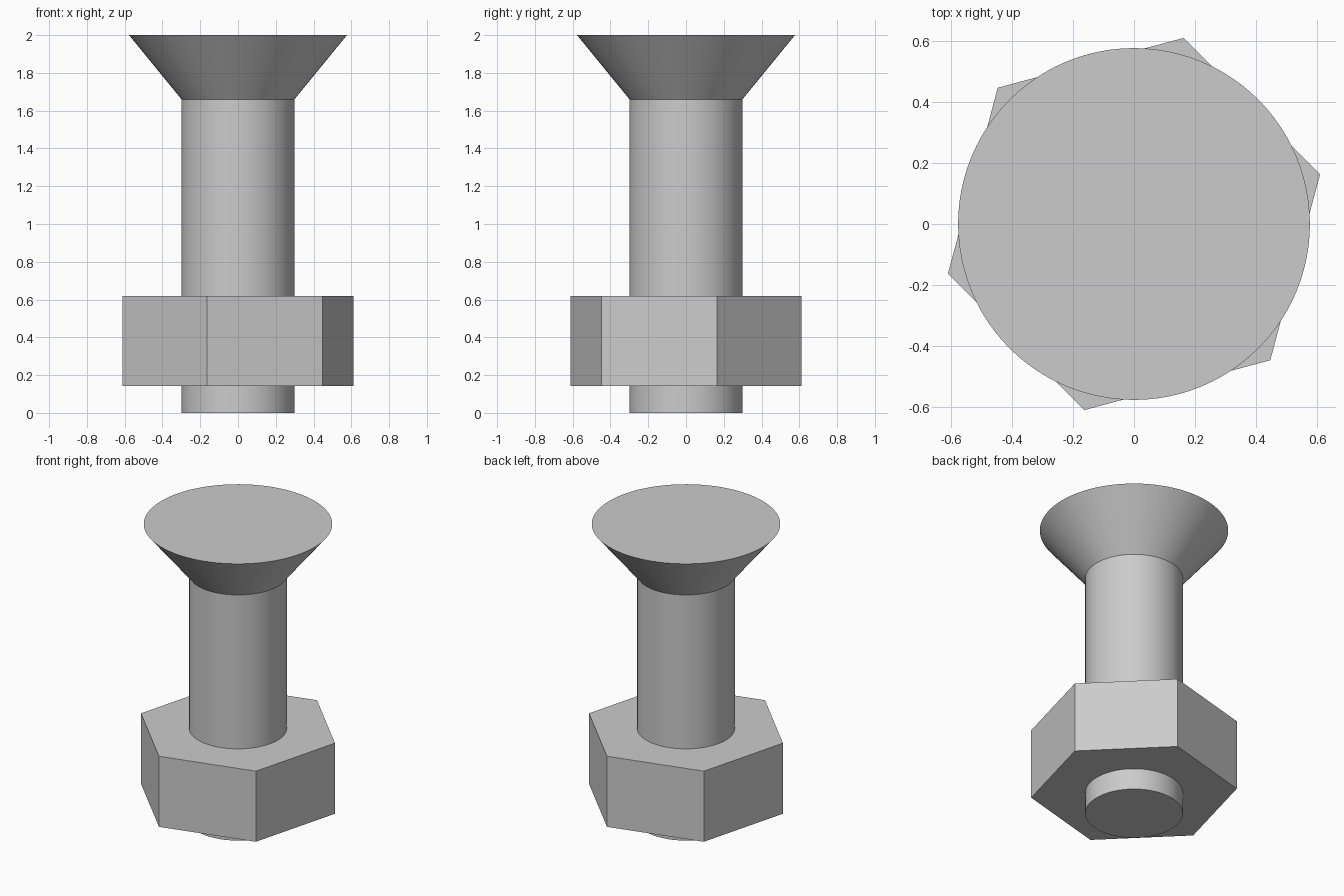
import bpy, bmesh, math

cube = bpy.data.objects.get("Cube")
if cube:
    bpy.data.objects.remove(cube, do_unlink=True)

steel = bpy.data.materials.new("grey steel")
steel.use_nodes = True
colour = (0.6, 0.6, 0.6, 1)
steel.diffuse_color = colour
steel.node_tree.nodes["Principled BSDF"].inputs["Base Color"].default_value = colour


def lathe(name, profile, sides, turn=0.0, smooth=True):
    """Solid made of stacked rings given as (radius, height), capped at both ends."""
    bm = bmesh.new()
    rings = []
    for radius, height in profile:
        angles = [turn + math.tau * i / sides for i in range(sides)]
        rings.append([bm.verts.new((radius * math.cos(a), radius * math.sin(a), height))
                      for a in angles])
    for low, high in zip(rings, rings[1:]):
        for i in range(sides):
            j = (i + 1) % sides
            bm.faces.new((low[i], low[j], high[j], high[i]))
    bm.faces.new(rings[0][::-1])
    bm.faces.new(rings[-1])
    mesh = bpy.data.meshes.new(name)
    bm.to_mesh(mesh)
    bm.free()
    mesh.materials.append(steel)
    obj = bpy.data.objects.new(name, mesh)
    bpy.context.collection.objects.link(obj)
    if smooth:
        bpy.ops.object.select_all(action='DESELECT')
        obj.select_set(True)
        bpy.context.view_layer.objects.active = obj
        bpy.ops.object.shade_smooth_by_angle(angle=math.radians(30))
    return obj


# Countersunk bolt: round shank flaring into a flat-topped conical head
lathe("bolt", [(0.299, 0), (0.299, 1.66), (0.577, 2)], 96)

# Hexagonal nut threaded near the lower end
lathe("hex_nut", [(0.632, 0.143), (0.632, 0.62)], 6, math.radians(15), smooth=False)
